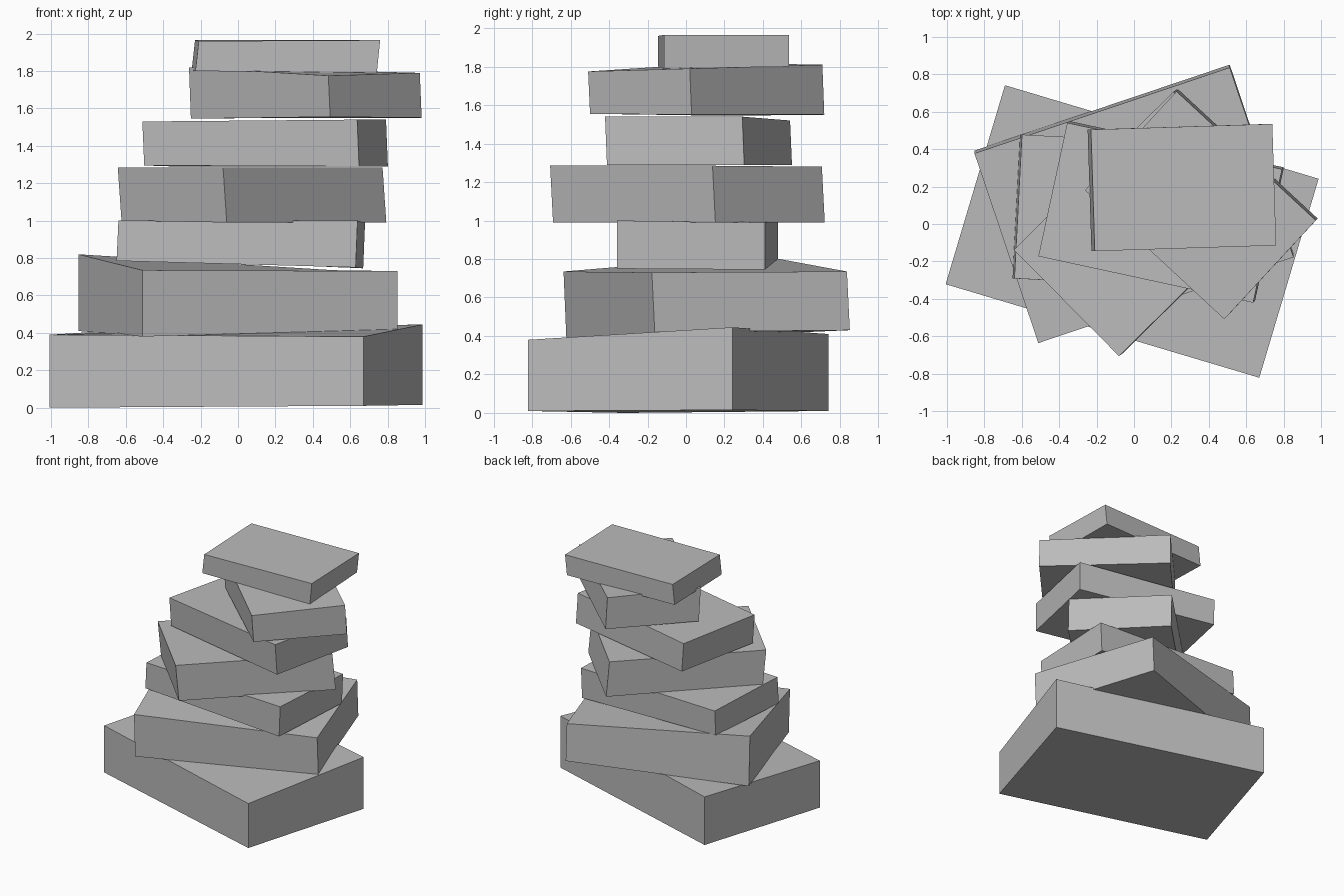
import bpy
import bmesh
from math import radians
from mathutils import Matrix, Vector

default_cube = bpy.data.objects.get("Cube")
if default_cube:
    bpy.data.objects.remove(default_cube, do_unlink=True)

# One plain stone colour
stone = bpy.data.materials.new("stone_grey")
stone.use_nodes = True
grey = (0.5, 0.5, 0.5, 1)
stone.diffuse_color = grey
stone.node_tree.nodes["Principled BSDF"].inputs["Base Color"].default_value = grey


def add_slab(name, centre, size, yaw, lean, bottom, top):
    """Rough block: a turned cube whose base shifts by lean.

    bottom and top hold the corner heights, in the order
    front left, front right, back right, back left of the unturned block.
    """
    mesh = bpy.data.meshes.new(name)
    bm = bmesh.new()
    bmesh.ops.create_cube(bm, size=1)
    turn = Matrix.Rotation(radians(yaw), 3, "Z")
    for vert in bm.verts:
        right, back, upper = (value > 0 for value in vert.co)
        corner = (3 - right) if back else int(right)
        spot = turn @ Vector((vert.co.x * size[0], vert.co.y * size[1], 0))
        spot += Vector((*centre, 0))
        if not upper:
            spot += Vector((*lean, 0))
        spot.z = (top if upper else bottom)[corner]
        vert.co = spot
    bmesh.ops.recalc_face_normals(bm, faces=bm.faces)
    bm.to_mesh(mesh)
    bm.free()
    mesh.materials.append(stone)
    slab = bpy.data.objects.new(name, mesh)
    bpy.context.collection.objects.link(slab)
    return slab


# Stack from the ground up
add_slab("base_slab", centre=(-.01, -.04), size=(1.75, 1.11), yaw=-16.6, lean=(0, 0),
         bottom=(0, .01, .015, .01), top=(.39, .38, .445, .41))
add_slab("second_slab", centre=(0, .1), size=(1.44, 1.07), yaw=18.6, lean=(0, .015),
         bottom=(.38, .42, .43, .41), top=(.735, .73, .735, .82))
add_slab("third_slab", centre=(.02, .06), size=(1.28, .77), yaw=-3, lean=(-.01, 0),
         bottom=(.785, .75, .745, .8), top=(1, 1, .99, 1))
add_slab("fourth_slab", centre=(.065, 0), size=(1.2, .8), yaw=44.7, lean=(.02, .015),
         bottom=(.99, .99, .99, 1), top=(1.285, 1.285, 1.28, 1.285))
add_slab("fifth_slab", centre=(.14, .06), size=(1.175, .73), yaw=-12.2, lean=(.01, .01),
         bottom=(1.295, 1.29, 1.29, 1.29), top=(1.53, 1.54, 1.54, 1.52))
add_slab("sixth_slab", centre=(.355, .1), size=(1.015, .72), yaw=-42.8, lean=(.01, .01),
         bottom=(1.545, 1.555, 1.55, 1.55), top=(1.82, 1.775, 1.79, 1.81))
add_slab("top_slab", centre=(.265, .195), size=(.97, .65), yaw=1.8, lean=(-.018, 0),
         bottom=(1.8, 1.79, 1.8, 1.8), top=(1.96, 1.965, 1.965, 1.965))
